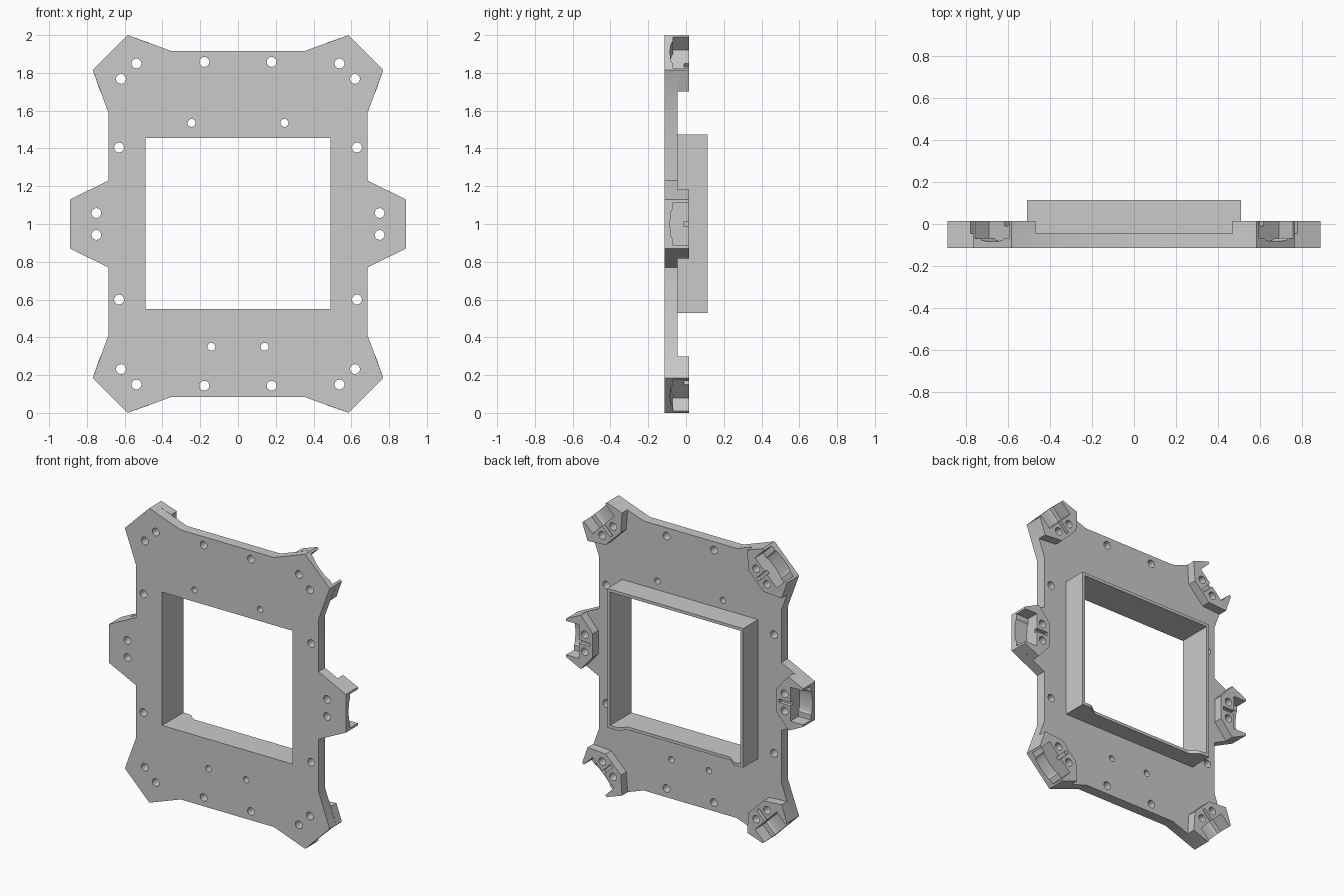
import bpy, bmesh
from math import sin, cos, pi, radians
from mathutils import Vector

cube = bpy.data.objects.get("Cube")
if cube:
    bpy.data.objects.remove(cube, do_unlink=True)

TONE = (0.59, 0.59, 0.59, 1)
grey = bpy.data.materials.new("plain grey")
grey.use_nodes = True
grey.diffuse_color = TONE
grey.node_tree.nodes["Principled BSDF"].inputs["Base Color"].default_value = TONE

# Depth levels from front to back, and the height of the centre
FRONT, POCKET, PLATE_BACK, SLOT, POD_BACK, LIP, FRAME_BACK = -0.115, -0.088, -0.045, -0.01, 0.015, 0.07, 0.115
MID = 1.0
parts = []


def finish(name, bm):
    bmesh.ops.recalc_face_normals(bm, faces=bm.faces[:])
    mesh = bpy.data.meshes.new(name)
    bm.to_mesh(mesh)
    bm.free()
    mesh.materials.append(grey)
    ob = bpy.data.objects.new(name, mesh)
    bpy.context.collection.objects.link(ob)
    parts.append(ob)


def wall(bm, a, b):
    """Quads between two matching rings of vertices."""
    for i in range(len(a)):
        j = (i + 1) % len(a)
        bm.faces.new((a[j], a[i], b[i], b[j]))


def slab(name, loops, y0, y1, front=True, back=True):
    """Layer bounded by (x, z) loops, the first being the outline, the rest holes."""
    bm = bmesh.new()
    rims = ([], [])
    for loop in loops:
        rings = [[bm.verts.new((x, y, z + MID)) for x, z in loop] for y in (y0, y1)]
        wall(bm, *rings)
        for rim, ring in zip(rims, rings):
            rim += [bm.edges.get((ring[i - 1], ring[i])) for i in range(len(ring))]
    for rim, capped, side in zip(rims, (front, back), (-1, 1)):
        if capped:
            bmesh.ops.triangle_fill(bm, edges=rim, use_beauty=True, normal=(0, side, 0))
    finish(name, bm)


def prism(name, loop, sweep):
    """Closed solid: a loop of 3D points swept along a vector."""
    bm = bmesh.new()
    a = [bm.verts.new(p) for p in loop]
    b = [bm.verts.new(Vector(p) + Vector(sweep)) for p in loop]
    bm.faces.new(a)
    bm.faces.new(b[::-1])
    wall(bm, a, b)
    finish(name, bm)


def ring(x, z, r):
    return [(x + r * cos(i * pi / 12), z + r * sin(i * pi / 12)) for i in range(24)]


def rect(x0, x1, z0, z1):
    return [(x0, z0), (x1, z0), (x1, z1), (x0, z1)]


# Six pods counterclockwise: centre of the outer edge and its outward angle
spots = [(0.89, 0, 0), (0.6775, 0.908, 45), (-0.6775, 0.908, 135),
         (-0.89, 0, 180), (-0.6775, -0.908, 225), (0.6775, -0.908, 315)]


def place(spot, points):
    """Pod coordinates (outward, sideways) to (x, z)."""
    x, z, deg = spot
    c, s = cos(radians(deg)), sin(radians(deg))
    return [(x + u * c - v * s, z + u * s + v * c) for u, v in points]


# Outer edge of a pod: plain, with pocket, with pocket and slot
edge = [(0, -0.13), (0, 0.13)]
open_half = [(-0.095, 0.115), (0, 0.115), (0, 0.13)]
slot_half = [(-0.18, 0.012), (-0.095, 0.012)]


def mirrored(half):
    return [(u, -v) for u, v in half[::-1]] + half


pocket_edge = mirrored(open_half)
slot_edge = mirrored(slot_half + open_half)
inner_edge = [(-0.11, 0.183), (-0.2, 0.08), (-0.2, -0.08), (-0.11, -0.183)]

# Waist points of the plate between successive pods
half_waist = [[(0.685, 0.23), (0.685, 0.585)], [(0.35, 0.915), (-0.35, 0.915)],
              [(-0.685, 0.585), (-0.685, 0.23)]]
waists = half_waist + [[(-x, -z) for x, z in pair] for pair in half_waist]


def plate_outline(pod_edge):
    points = []
    for spot, waist in zip(spots, waists):
        points += place(spot, pod_edge) + waist
    return points


# Screw holes and window
def pod_holes(spot):
    return [ring(x, z, 0.026) for x, z in place(spot, [(-0.14, -0.058), (-0.14, 0.058)])]


window = rect(-0.49, 0.49, -0.45, 0.455)
holes = [h for spot in spots for h in pod_holes(spot)]
for side in (-1, 1):
    for x, z, r in [(0.178, 0.858, 0.026), (0.178, -0.856, 0.026), (0.63, 0.405, 0.026),
                    (0.63, -0.4, 0.026), (0.246, 0.535, 0.021), (0.141, -0.65, 0.021)]:
        holes.append(ring(side * x, z, r))

# Plate: a full front layer and a back layer notched by the pockets
slab("plate_front", [plate_outline(edge), window] + holes, FRONT, POCKET, back=False)
slab("plate_back", [plate_outline(pocket_edge), window] + holes, POCKET, PLATE_BACK, front=False)

# Pods with a pocket, a slot and a scooped pocket floor
scoop = [(0.08 * cos(i * pi / 10), -0.07 - 0.014 * sin(i * pi / 10)) for i in range(11)]
floor = [(-0.115, POCKET), (0.115, POCKET), (0.115, -0.07)] + scoop + [(-0.115, -0.07)]
for spot in spots:
    bolts = pod_holes(spot)
    slab("pod_base", [place(spot, pocket_edge + inner_edge)] + bolts, PLATE_BACK, SLOT, front=False)
    slab("pod_top", [place(spot, slot_edge + inner_edge)] + bolts, SLOT, POD_BACK, front=False)
    section = []
    for v, y in floor:
        x, z = place(spot, [(-0.095, v)])[0]
        section.append((x, y, z + MID))
    turn = radians(spot[2])
    prism("pocket_floor", section, (0.095 * cos(turn), 0, 0.095 * sin(turn)))

# Rear frame: closed ring, then three walls above the lowered bottom lip
slab("rear_frame", [rect(-0.51, 0.51, -0.47, 0.475), window], PLATE_BACK, LIP, front=False)
arch = [(-0.51, -0.47), (-0.49, -0.47), (-0.49, 0.455), (0.49, 0.455),
        (0.49, -0.47), (0.51, -0.47), (0.51, 0.475), (-0.51, 0.475)]
slab("rear_frame_rim", [arch], LIP, FRAME_BACK, front=False)

# Curved feet that run from the side walls down to the lip
curve = [(0.45 - 0.08 * t, LIP + (FRAME_BACK - LIP) * (1 + cos(pi * t)) / 2)
         for t in [i / 8 for i in range(9)]]
for side in (-1, 1):
    foot = [(0.49, LIP), (0.49, FRAME_BACK)] + curve
    prism("frame_foot", [(side * x, y, MID - 0.47) for x, y in foot], (0, 0, 0.02))

# Smooth the rounded walls, keep edges sharp
bpy.ops.object.select_all(action='DESELECT')
for ob in parts:
    ob.select_set(True)
bpy.context.view_layer.objects.active = parts[0]
bpy.ops.object.shade_smooth_by_angle(angle=radians(30))
